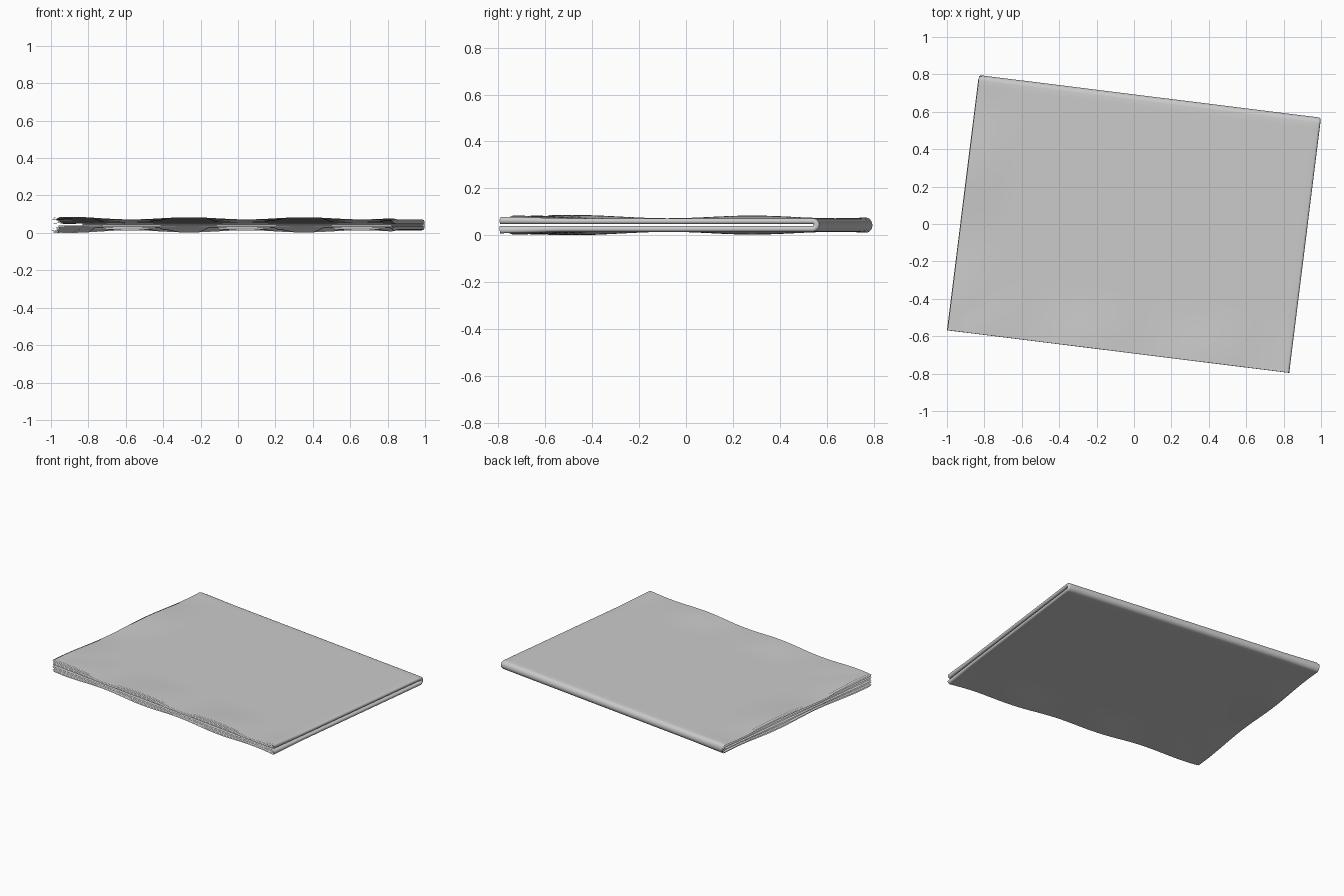
import bpy
import bmesh
import math
import random
from mathutils import Matrix, Vector

random.seed(4)
cube = bpy.data.objects.get("Cube")
if cube:
    bpy.data.objects.remove(cube)

HALF_X, HALF_Y = 0.922, 0.6875      # folded size before turning
FOLD_R = 0.0165                     # middle radius of the back fold
SPREADS = [0.0125, 0.009, 0.0055, 0.002]   # half thickness of each nested sheet
LEG, ARC = 44, 10                   # samples along flat parts and folds
MID_Z = 0.046
TURN = Matrix.Rotation(math.radians(-7.1), 4, "Z")

paper = bpy.data.materials.new("grey_paper")
paper.use_nodes = True
GREY = (0.6, 0.6, 0.6, 1)
paper.diffuse_color = GREY
bsdf = paper.node_tree.nodes["Principled BSDF"]
bsdf.inputs["Base Color"].default_value = GREY
bsdf.inputs["Roughness"].default_value = 0.8


def fold_path(start, centre, radius, end):
    """Flat leg, half-circle fold, flat leg: (along, offset, normal) samples."""
    path = []
    for i in range(LEG):
        path.append((start + (centre - start) * i / LEG, -radius, Vector((0, -1))))
    for i in range(ARC + 1):
        a = -math.pi / 2 + math.pi * i / ARC
        n = Vector((math.cos(a), math.sin(a)))
        path.append((centre + radius * n.x, radius * n.y, n))
    for i in range(1, LEG + 1):
        path.append((centre + (end - centre) * i / LEG, radius, Vector((0, 1))))
    return path


def edge_falloff(distance, reach):
    f = max(0.0, 1 - distance / reach)
    return f * f * (3 - 2 * f)


def bulge(x, y, phase):
    """Loose, wavy opening of the pages along the front and left edges."""
    front = edge_falloff(y + HALF_Y, 0.3)
    left = edge_falloff(x + HALF_X, 0.3)
    wave_x = 0.5 + 0.5 * math.cos(math.tau * (x - 0.43) / 0.62 + phase)
    wave_y = 0.5 + 0.5 * math.cos(math.tau * (y - 0.16) / 0.72 + phase)
    return 0.4 * max(front * wave_x, left * wave_y) + 0.12 * front * left


def build_sheet(name, spread, index):
    """One sheet doubled at the right spine, then doubled again at the back."""
    phase = random.uniform(-0.2, 0.2)
    trims = [random.uniform(0.0, 0.012) for _ in range(4)]
    if index == 0:
        trims = [0.0, 0.006, 0.004, 0.014]
    back = HALF_Y - FOLD_R - SPREADS[0]
    spine = HALF_X - SPREADS[0]
    along_y = fold_path(-HALF_Y, back, FOLD_R, -HALF_Y)
    along_x = fold_path(-HALF_X, spine, spread, -HALF_X)

    bm = bmesh.new()
    rows = []
    for ti, (y0, z0, n) in enumerate(along_y):
        upper = ti > len(along_y) / 2
        row = []
        for si, (x, off, _) in enumerate(along_x):
            outer = si > len(along_x) / 2
            y, z = y0 + n.x * off, z0 + n.y * off
            trim = trims[2 * upper + outer]
            px = x + trim * edge_falloff(x + HALF_X, 0.3)
            py = y + 0.3 * trim * edge_falloff(y + HALF_Y, 0.3)
            pz = z * (1 + bulge(x, y, phase))
            row.append(bm.verts.new((px, py, pz + MID_Z)))
        rows.append(row)
    for a, b in zip(rows, rows[1:]):
        for i in range(len(a) - 1):
            bm.faces.new((a[i], a[i + 1], b[i + 1], b[i]))
    bmesh.ops.recalc_face_normals(bm, faces=bm.faces)
    # Make the outer top cover face upward
    top = max(bm.faces, key=lambda f: f.calc_center_median().z)
    if top.normal.z < 0:
        bmesh.ops.reverse_faces(bm, faces=bm.faces)
    bm.transform(TURN)
    for f in bm.faces:
        f.smooth = True
    mesh = bpy.data.meshes.new(name)
    bm.to_mesh(mesh)
    bm.free()
    mesh.materials.append(paper)
    obj = bpy.data.objects.new(name, mesh)
    bpy.context.collection.objects.link(obj)
    return obj


# Nested sheets, from the cover to the innermost page
sheets = []
for index, spread in enumerate(SPREADS):
    name = "cover_sheet" if index == 0 else f"inner_sheet_{index}"
    sheets.append(build_sheet(name, spread, index))

# Rest the whole stack on the ground
lowest = min(v.co.z for s in sheets for v in s.data.vertices)
for s in sheets:
    s.data.transform(Matrix.Translation((0, 0, -lowest)))
